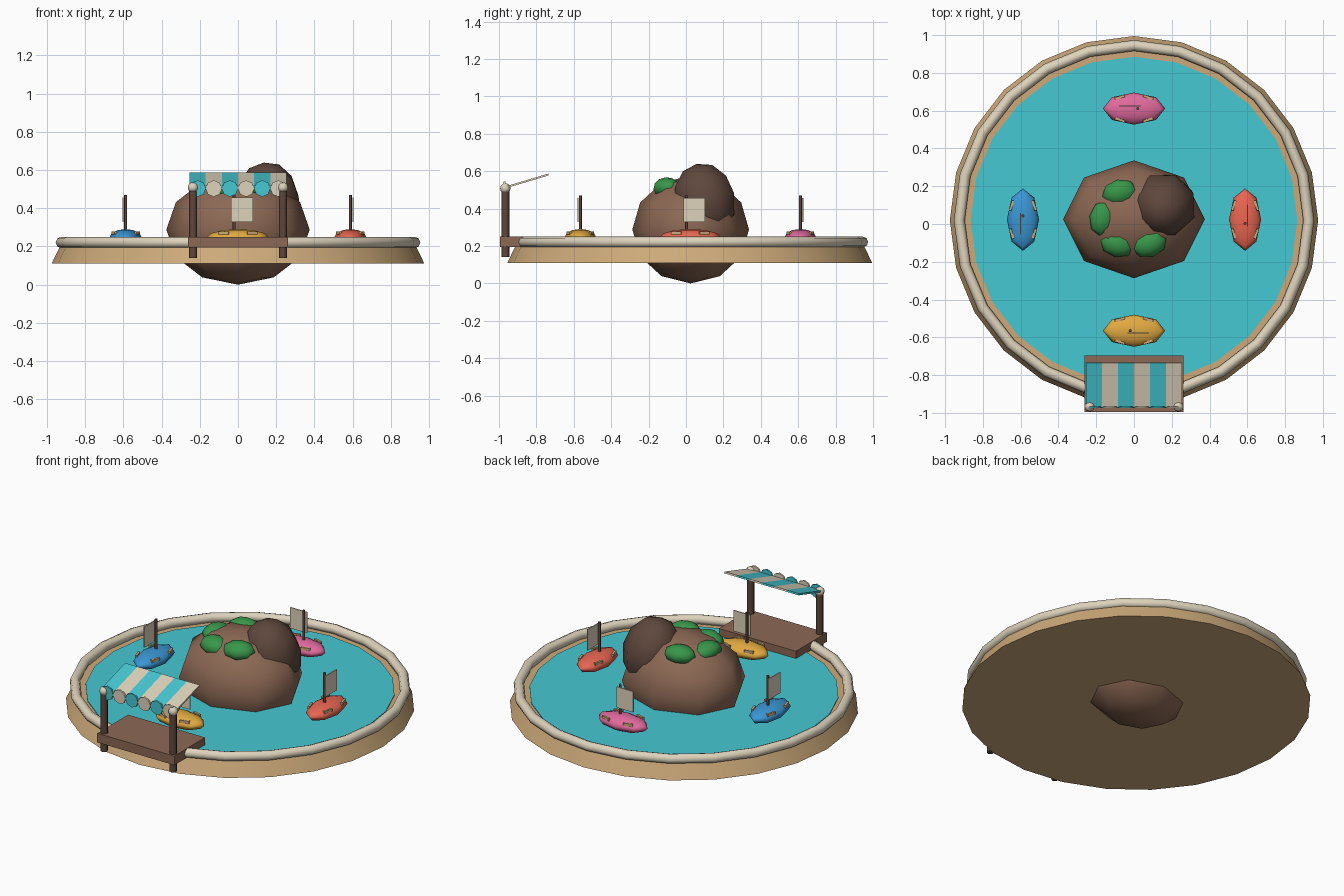
import bpy
from math import radians, cos, sin, pi, atan2, hypot
from mathutils import Matrix

if "Cube" in bpy.data.objects:
    bpy.data.objects.remove(bpy.data.objects["Cube"])


def material(name, r, g, b):
    """Flat material from 0-255 display values, stored as linear."""
    lin = [((c / 255 + 0.055) / 1.055) ** 2.4 for c in (r, g, b)] + [1.0]
    m = bpy.data.materials.new(name)
    m.use_nodes = True
    m.diffuse_color = lin
    m.node_tree.nodes["Principled BSDF"].inputs["Base Color"].default_value = lin
    return m


WATER = material("water_teal", 70, 200, 210)
CREAM = material("cream", 222, 211, 188)
SAND = material("sand", 205, 170, 122)
BROWN = material("brown", 140, 104, 84)
DARK = material("dark_brown", 94, 71, 60)
GREEN = material("leaf_green", 56, 150, 74)
BLUE = material("blue", 58, 150, 212)
RED = material("red", 232, 102, 82)
YELLOW = material("yellow", 226, 170, 64)
PINK = material("pink", 226, 106, 158)

MID_Y = 0.02  # centre of the pond


def finish(name, mat, smooth=None):
    ob = bpy.context.object
    ob.name = name
    ob.data.materials.append(mat)
    if smooth:
        bpy.ops.object.shade_smooth_by_angle(angle=radians(smooth))
    return ob


def box(name, mat, loc, size, rot=(0, 0, 0)):
    bpy.ops.mesh.primitive_cube_add(size=1, location=loc, rotation=rot)
    ob = finish(name, mat)
    ob.scale = size
    return ob


def ball(name, mat, loc, radii, rot=(0, 0, 0), segments=8, rings=6):
    bpy.ops.mesh.primitive_uv_sphere_add(segments=segments, ring_count=rings,
                                         radius=1, location=loc, rotation=rot)
    ob = finish(name, mat, 60)
    ob.scale = radii
    return ob


def rod(name, mat, loc, r_low, r_top, height, sides, rot=(0, 0, 0)):
    bpy.ops.mesh.primitive_cone_add(vertices=sides, radius1=r_low, radius2=r_top,
                                    depth=height, location=loc, rotation=rot)
    return finish(name, mat, 46)


# Pond: sloped base, water sheet and rounded rim
rod("pond_base", SAND, (0, MID_Y, 0.155), 0.975, 0.932, 0.09, 24)
rod("water", WATER, (0, MID_Y, 0.2), 0.865, 0.865, 0.01, 24)
bpy.ops.mesh.primitive_torus_add(major_segments=24, minor_segments=8, major_radius=0.925,
                                 minor_radius=0.029, location=(0, MID_Y, 0.221),
                                 rotation=(0, 0, pi / 2))
finish("pond_rim", CREAM, 60)

# Island: main rock, side rock and bushes
ball("island_rock", BROWN, (0, 0.025, 0.288), (0.375, 0.312, 0.288))
ball("side_rock", DARK, (0.16, 0.1, 0.44), (0.17, 0.175, 0.205), (0.15, -0.2, 0.4))
for i, (x, y, z, turn) in enumerate([(-0.075, 0.165, 0.51, 0.2), (-0.165, 0.03, 0.505, 1.4),
                                     (-0.085, -0.105, 0.5, -0.2), (0.08, -0.105, 0.512, 0.3)]):
    ball(f"bush_{i + 1}", GREEN, (x, y, z), (0.095, 0.072, 0.055), (0.1, 0, turn))


# Boats: hull, trim pieces, mast and sail, placed around the island
def boat(name, mat, turn):
    parts = [ball(name + "_hull", mat, (0, 0, 0.245), (0.165, 0.085, 0.046))]
    for sx in (-1, 1):
        for sy in (-1, 1):
            parts.append(box(name + "_trim", SAND, (sx * 0.075, sy * 0.06, 0.27),
                             (0.055, 0.013, 0.016), (0, 0, -sx * sy * 0.3)))
    parts.append(rod(name + "_mast", DARK, (-0.02, 0, 0.365), 0.008, 0.008, 0.21, 8))
    parts.append(box(name + "_sail", CREAM, (0.022, -0.013, 0.393), (0.115, 0.006, 0.128)))
    bpy.context.view_layer.update()
    place = (Matrix.Translation((0, MID_Y + 0.003, 0)) @ Matrix.Rotation(turn, 4, "Z")
             @ Matrix.Translation((0, -0.588, 0)))
    for ob in parts:
        ob.matrix_world = place @ ob.matrix_world


for i, (name, mat) in enumerate([("yellow_boat", YELLOW), ("red_boat", RED),
                                 ("pink_boat", PINK), ("blue_boat", BLUE)]):
    boat(name, mat, i * pi / 2)

# Dock with two posts and round caps
box("dock_deck", BROWN, (0, -0.845, 0.222), (0.525, 0.3, 0.056))
for side, x in (("right", -0.235), ("left", 0.235)):
    rod(side + "_post", DARK, (x, -0.966, 0.325), 0.021, 0.021, 0.37, 8)
    ball(side + "_post_cap", CREAM, (x, -0.966, 0.508), (0.028, 0.028, 0.028))

# Striped awning with a scalloped front edge
rise, run = 0.07, 0.235
slope = atan2(rise, run)
width = 0.0845
for i in range(6):
    x = (i - 2.5) * width
    mat = CREAM if i % 2 else WATER
    box(f"awning_stripe_{i + 1}", mat, (x, -0.97 + run / 2, 0.512 + rise / 2),
        (width, hypot(rise, run), 0.01), (slope, 0, 0))
    rod(f"awning_scallop_{i + 1}", mat, (x, -0.97, 0.503), 0.043, 0.043, 0.01, 8,
        (pi / 2, 0, 0))
